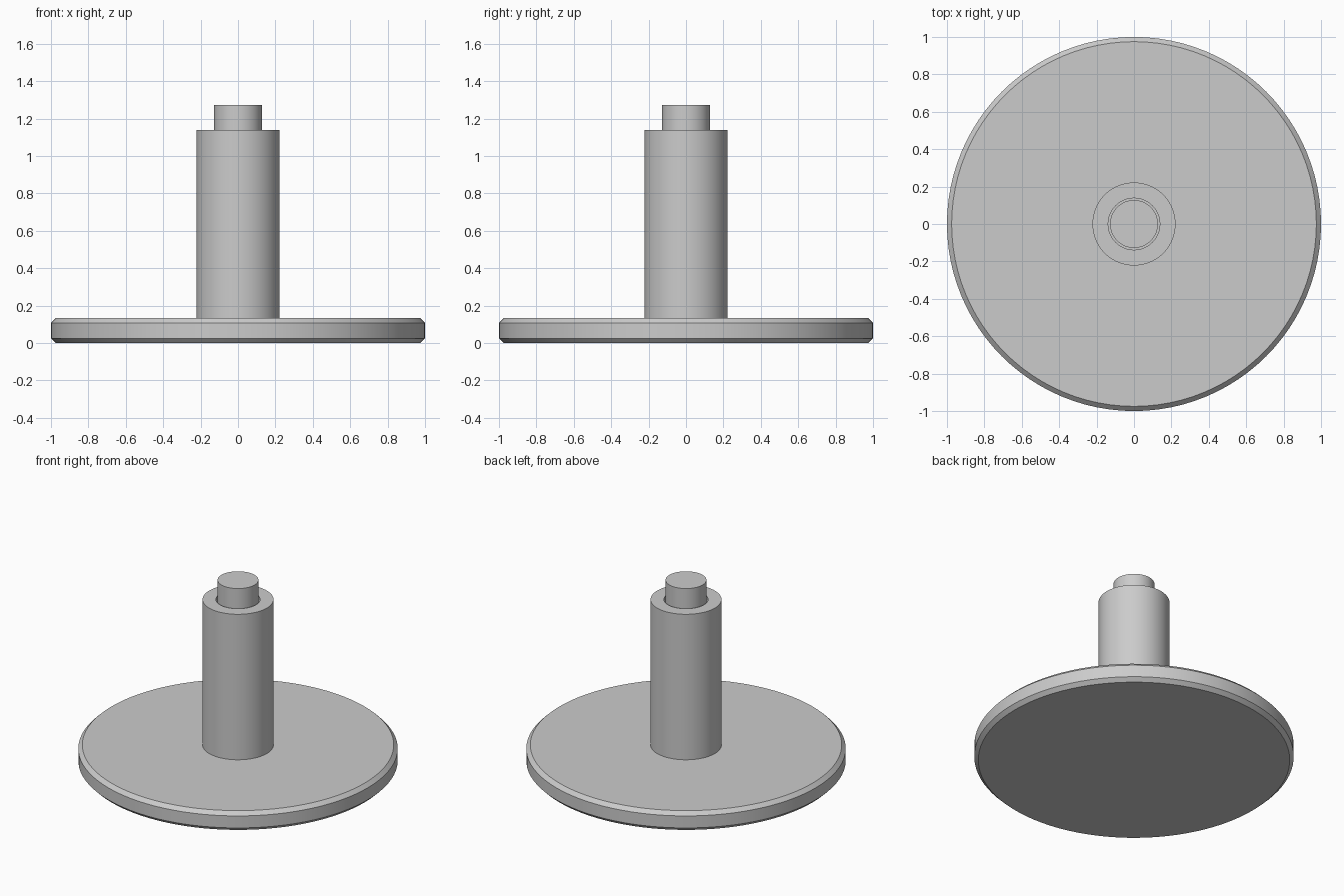
import bpy
import bmesh
import math

SEGMENTS = 96

if "Cube" in bpy.data.objects:
    bpy.data.objects.remove(bpy.data.objects["Cube"], do_unlink=True)

grey = bpy.data.materials.new("plain grey")
grey.use_nodes = True
colour = (0.6, 0.6, 0.6, 1)
grey.diffuse_color = colour
grey.node_tree.nodes["Principled BSDF"].inputs["Base Color"].default_value = colour


def lathe(name, profile, closed=False):
    """Spin a (radius, height) profile about the z axis."""
    bm = bmesh.new()
    verts = [bm.verts.new((r, 0, z)) for r, z in profile]
    pairs = list(zip(verts, verts[1:]))
    if closed:
        pairs.append((verts[-1], verts[0]))
    edges = [bm.edges.new(p) for p in pairs]
    bmesh.ops.spin(bm, geom=verts + edges, cent=(0, 0, 0), axis=(0, 0, 1),
                   angle=math.tau, steps=SEGMENTS, use_duplicate=False)
    bmesh.ops.remove_doubles(bm, verts=bm.verts, dist=0.0001)
    bmesh.ops.recalc_face_normals(bm, faces=bm.faces)
    mesh = bpy.data.meshes.new(name)
    bm.to_mesh(mesh)
    bm.free()
    mesh.materials.append(grey)
    obj = bpy.data.objects.new(name, mesh)
    bpy.context.collection.objects.link(obj)
    bpy.ops.object.select_all(action="DESELECT")
    obj.select_set(True)
    bpy.context.view_layer.objects.active = obj
    bpy.ops.object.shade_smooth_by_angle(angle=math.radians(30))
    return obj


base_top, sleeve_top, pin_top = 0.133, 1.138, 1.272
chamfer = 0.025

# Round base plate with chamfered rims
lathe("base_plate", [(0, 0), (1 - chamfer, 0), (1, chamfer),
                     (1, base_top - chamfer), (1 - chamfer, base_top), (0, base_top)])

# Hollow upright sleeve
lathe("sleeve", [(0.222, base_top), (0.222, sleeve_top),
                 (0.138, sleeve_top), (0.138, base_top)], closed=True)

# Pin standing in the sleeve with a narrow gap around it
lathe("centre_pin", [(0, base_top), (0.128, base_top), (0.128, pin_top), (0, pin_top)])
